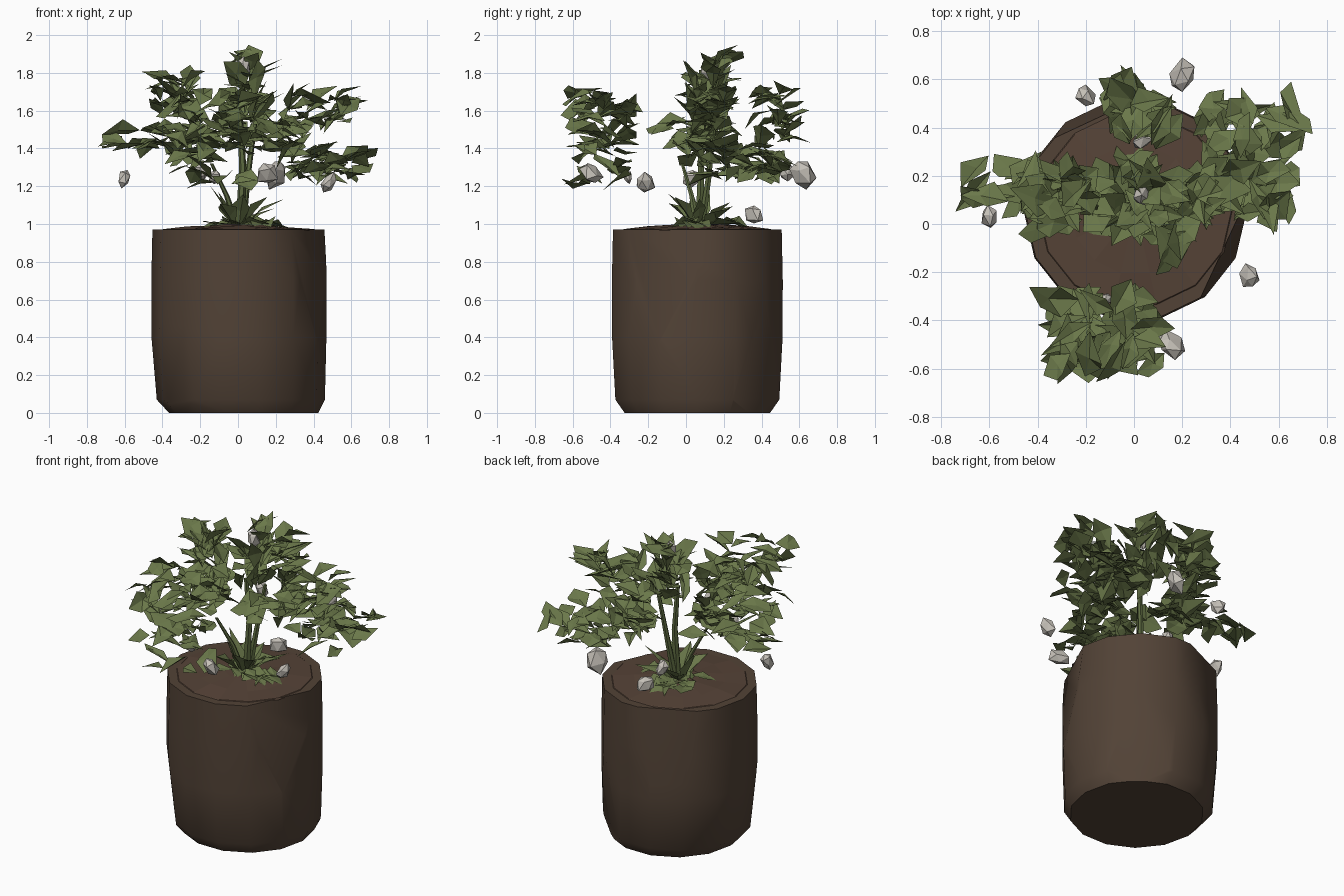
import bpy, bmesh, random
from math import sin, cos, pi, radians, atan2
from mathutils import Vector, Matrix

random.seed(11)
rnd = random.uniform
old = bpy.data.objects.get("Cube")
if old:
    bpy.data.objects.remove(old)


def material(name, rgb):
    m = bpy.data.materials.new(name)
    m.use_nodes = True
    m.diffuse_color = (*rgb, 1)
    m.node_tree.nodes["Principled BSDF"].inputs["Base Color"].default_value = (*rgb, 1)
    return m


BROWN = material("dark brown", (0.084, 0.055, 0.037))
SOIL = material("soil brown", (0.092, 0.056, 0.038))
GREEN = material("leaf green", (0.145, 0.188, 0.068))
STEM = material("stem green", (0.11, 0.145, 0.052))
PALE = material("pale grey", (0.56, 0.53, 0.48))


def finish(bm, name, mat, smooth=False):
    mesh = bpy.data.meshes.new(name)
    bm.to_mesh(mesh)
    bm.free()
    ob = bpy.data.objects.new(name, mesh)
    bpy.context.collection.objects.link(ob)
    mesh.materials.append(mat)
    if smooth:
        bpy.ops.object.select_all(action='DESELECT')
        ob.select_set(True)
        bpy.context.view_layer.objects.active = ob
        bpy.ops.object.shade_smooth_by_angle(angle=radians(40))
    return ob


def loft(bm, rings):
    """Bridge rings of equal point count and close the first and last."""
    loops = [[bm.verts.new(p) for p in ring] for ring in rings]
    for a, b in zip(loops, loops[1:]):
        for i in range(len(a)):
            j = (i + 1) % len(a)
            bm.faces.new((a[i], a[j], b[j], b[i]))
    bm.faces.new(loops[0][::-1])
    bm.faces.new(loops[-1])


CENTRE = Vector((0.005, 0.06, 0))


def ring(r, z, wobble=0.0, shift=0.0, n=14):
    return [CENTRE + Vector((shift + r * cos(2 * pi * i / n), r * sin(2 * pi * i / n),
                             z + rnd(-wobble, wobble))) for i in range(n)]


# Root ball: rounded block with rough slices cut off its sides
bm = bmesh.new()
loft(bm, [ring(.395, 0, 0, .025), ring(.445, .07, 0, .01), ring(.463, .4),
          ring(.464, .7), ring(.458, .97)])
for azimuth, tilt, dist in ((218, -6, .452), (50, -6, .452), (335, 6, .447), (115, 5, .45)):
    a, t = radians(azimuth), radians(tilt)
    normal = Vector((cos(a) * cos(t), sin(a) * cos(t), sin(t)))
    bmesh.ops.bisect_plane(bm, geom=bm.verts[:] + bm.edges[:] + bm.faces[:],
                           plane_co=CENTRE + Vector((0, 0, .5)) + normal * dist,
                           plane_no=normal, clear_outer=True)
    bmesh.ops.holes_fill(bm, edges=[e for e in bm.edges if e.is_boundary])
bmesh.ops.recalc_face_normals(bm, faces=bm.faces[:])
finish(bm, "root_ball", BROWN, True)

# Low uneven mound of soil on top
bm = bmesh.new()
loft(bm, [ring(.41, .965), ring(.40, .973), ring(.27, .982, .008), ring(.12, .995, .006)])
finish(bm, "soil_top", SOIL)


def tube(bm, path, r0, r1, n=6):
    rings = []
    for k, p in enumerate(path):
        r = r0 + (r1 - r0) * k / (len(path) - 1)
        rings.append([Vector(p) + Vector((r * cos(2 * pi * i / n), r * sin(2 * pi * i / n), 0))
                      for i in range(n)])
    loft(bm, rings)


# Stems rising from the middle
bm = bmesh.new()
tube(bm, [(.01, .07, .97), (.025, .08, 1.3), (.01, .07, 1.58)], .024, .014)
tube(bm, [(.02, .08, .97), (.05, .12, 1.25), (.09, .15, 1.53)], .022, .012)
tube(bm, [(0, .06, .97), (-.06, .03, 1.15), (-.14, -.02, 1.32)], .02, .009)
finish(bm, "stems", STEM, True)


def leaf(bm, base, azimuth, pitch, length, width, roll=0.0, blunt=False, anchor=0.0):
    """Folded angular leaf along azimuth and pitch, held at the anchor fraction."""
    turn = (Matrix.Rotation(azimuth, 3, 'Z') @ Matrix.Rotation(-pitch, 3, 'Y')
            @ Matrix.Rotation(roll, 3, 'X'))
    fold = width * rnd(.05, .3)
    droop = -length * rnd(.0, .25)

    def v(x, y, z):
        return bm.verts.new(Vector(base) + turn @ Vector(((x - anchor) * length, y * width, z)))
    root, rib = v(0, 0, 0), v(rnd(.4, .6), 0, 0)
    left, right = v(rnd(.25, .65), .5, fold), v(rnd(.25, .65), -.5, fold)
    tips = [v(1, 0, droop)]
    if blunt:
        tips = [v(.8, .4, droop + fold / 2), v(1, -.2, droop)]
    bm.faces.new((root, rib, left))
    bm.faces.new((root, right, rib))
    bm.faces.new((rib, tips[0], left))
    bm.faces.new((rib, right, tips[-1]))
    if blunt:
        bm.faces.new((rib, tips[1], tips[0]))


# Leaf clusters: name, centre, spread, count, mean pitch in degrees
CLUSTERS = (
    ("crown", (.06, .13, 1.75), (.11, .12, .18), 26, 45),
    ("high_left", (.43, .13, 1.62), (.18, .11, .11), 26, 20),
    ("low_left", (.49, .28, 1.33), (.22, .24, .10), 40, 5),
    ("inner_left", (.30, .12, 1.47), (.10, .10, .10), 14, 20),
    ("back", (.03, .47, 1.56), (.13, .11, .17), 24, 20),
    ("right", (-.55, .17, 1.45), (.16, .08, .06), 10, 0),
    ("upper_right", (-.34, .12, 1.69), (.12, .11, .11), 24, 40),
    ("inner_right", (-.28, .08, 1.46), (.15, .12, .13), 26, 15),
    ("front", (-.13, -.45, 1.46), (.23, .16, .27), 56, 10),
    ("front_left", (.17, -.08, 1.48), (.07, .07, .08), 8, 0),
)
for name, c, s, count, pitch in CLUSTERS:
    bm = bmesh.new()
    for i in range(count):
        off = Vector([rnd(-1, 1) for _ in range(3)])
        base = [c[k] + s[k] * off[k] * .9 for k in range(3)]
        away = Vector((c[0], c[1] - .06)) * .8 + off.to_2d() * .3
        leaf(bm, base, atan2(away.y, away.x) + rnd(-1.3, 1.3),
             radians(pitch + rnd(-35, 35)), rnd(.13, .24), rnd(.07, .14),
             rnd(-.7, .7), i % 2 == 0, .5)
    finish(bm, name + "_leaves", GREEN)

# Upright blades around the foot of the stems, and leaves lying on the soil
bm = bmesh.new()
for i in range(9):
    a = 2 * pi * i / 9
    leaf(bm, (.03 * cos(a), .07 + .03 * sin(a), .98), a, radians(rnd(35, 70)),
         rnd(.18, .27), rnd(.07, .12))
for i in range(18):
    a, r = rnd(0, 2 * pi), rnd(.04, .19)
    leaf(bm, (.03 + r * cos(a), .12 + r * sin(a), 1.0), a + rnd(-1, 1), rnd(-.03, .12),
         rnd(.14, .22), rnd(.09, .15), 0, i % 2 == 0, .4)
finish(bm, "foot_leaves", GREEN)

# Pale angular buds hanging among the leaves
bm = bmesh.new()
for p, size in (((-.6, .03, 1.24), .055), ((.2, .61, 1.27), .085), ((-.2, .53, 1.28), .06),
                ((.48, -.22, 1.22), .06), ((.15, -.5, 1.27), .07), ((-.12, -.31, 1.25), .04),
                ((.04, .36, 1.05), .06), ((.03, .12, 1.83), .055)):
    made = bmesh.ops.create_icosphere(bm, subdivisions=1, radius=size)["verts"]
    spin = Matrix.Rotation(rnd(0, 6), 3, 'Z') @ Matrix.Rotation(rnd(-.5, .5), 3, 'X')
    for vert in made:
        q = vert.co * rnd(.7, 1.1)
        vert.co = Vector(p) + spin @ Vector((q.x, q.y * .65, q.z * 1.1))
finish(bm, "pale_buds", PALE)
